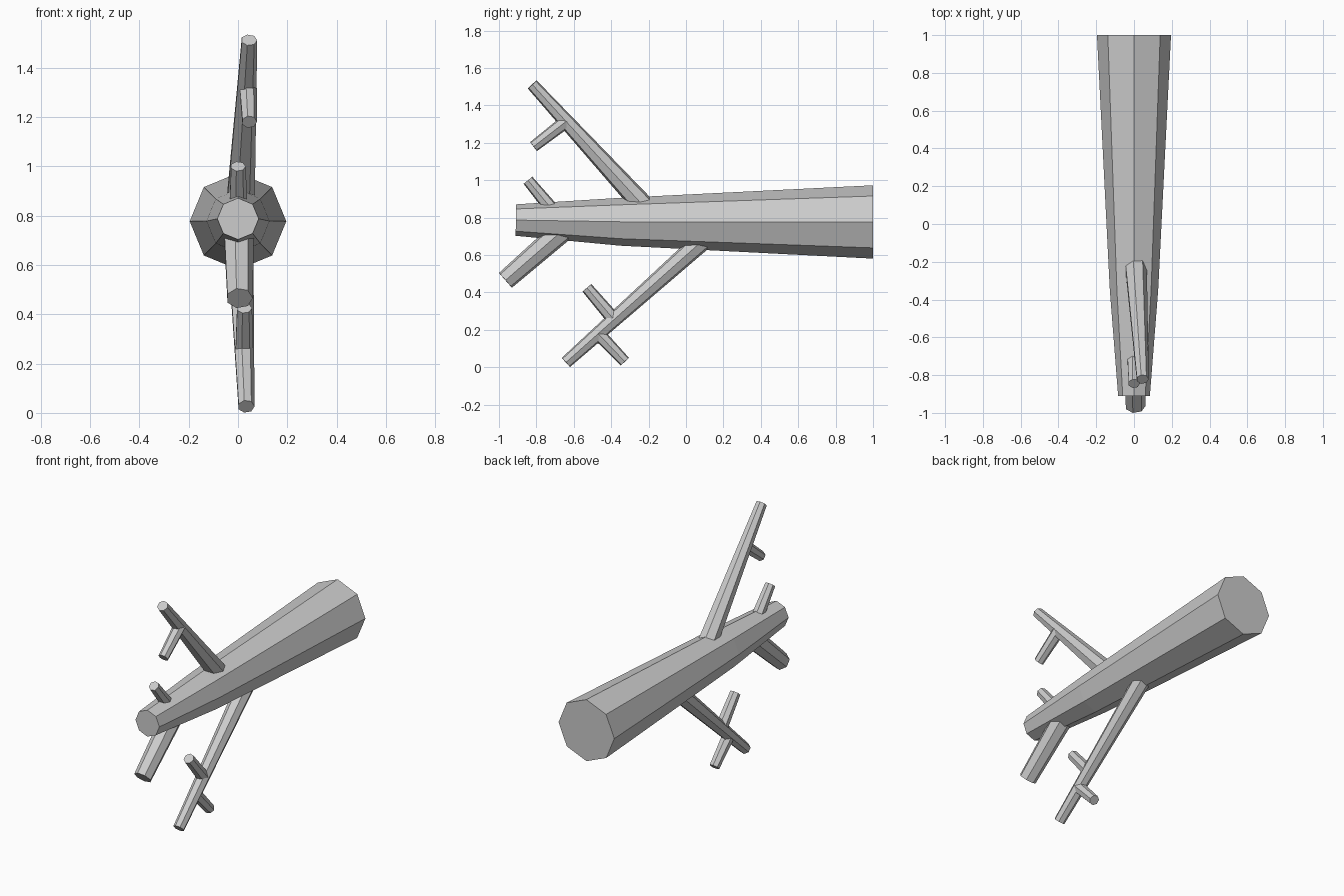
import bpy, bmesh, math
from mathutils import Vector

if "Cube" in bpy.data.objects:
    bpy.data.objects.remove(bpy.data.objects["Cube"])


def limb(name, rings, sides):
    """Tapered flat-sided tube through (centre, radius) rings, capped at both ends."""
    bm = bmesh.new()
    axis = (Vector(rings[-1][0]) - Vector(rings[0][0])).normalized()
    side = Vector((1, 0, 0))
    side = (side - axis * side.dot(axis)).normalized()
    up = axis.cross(side)
    loops = []
    for centre, r in rings:
        loop = []
        for i in range(sides):
            a = 2 * math.pi * i / sides
            loop.append(bm.verts.new(Vector(centre) + r * (side * math.cos(a) + up * math.sin(a))))
        loops.append(loop)
    for lo, hi in zip(loops, loops[1:]):
        for i in range(sides):
            j = (i + 1) % sides
            bm.faces.new((lo[i], lo[j], hi[j], hi[i]))
    bm.faces.new(loops[0])
    bm.faces.new(loops[-1])
    bmesh.ops.recalc_face_normals(bm, faces=bm.faces)
    mesh = bpy.data.meshes.new(name)
    bm.to_mesh(mesh)
    bm.free()
    obj = bpy.data.objects.new(name, mesh)
    bpy.context.collection.objects.link(obj)
    return obj


# Fallen trunk, thick end at the back
limb("trunk", [((0, 1, 0.777), 0.196),
               ((0, -0.35, 0.778), 0.128),
               ((0, -0.91, 0.787), 0.084)], 8)

# Branches and twigs: base, base radius, tip, tip radius
branches = {
    "upper_branch": ((0.005, -0.17, 0.80), 0.062, (0.045, -0.822, 1.512), 0.033),
    "upper_twig": ((0.04, -0.64, 1.315), 0.037, (0.046, -0.815, 1.18), 0.031),
    "short_top_branch": ((0, -0.68, 0.80), 0.040, (0, -0.845, 1.0), 0.031),
    "thick_lower_branch": ((0, -0.61, 0.775), 0.065, (0.006, -0.965, 0.465), 0.054),
    "long_lower_branch": ((0.005, 0.17, 0.75), 0.057, (0.033, -0.642, 0.026), 0.034),
    "lower_twig_up": ((0.024, -0.385, 0.255), 0.038, (0.025, -0.53, 0.425), 0.032),
    "lower_twig_down": ((0.028, -0.47, 0.18), 0.037, (0.03, -0.327, 0.03), 0.031),
}
for name, (base, r0, tip, r1) in branches.items():
    limb(name, [(base, r0), (tip, r1)], 7)
